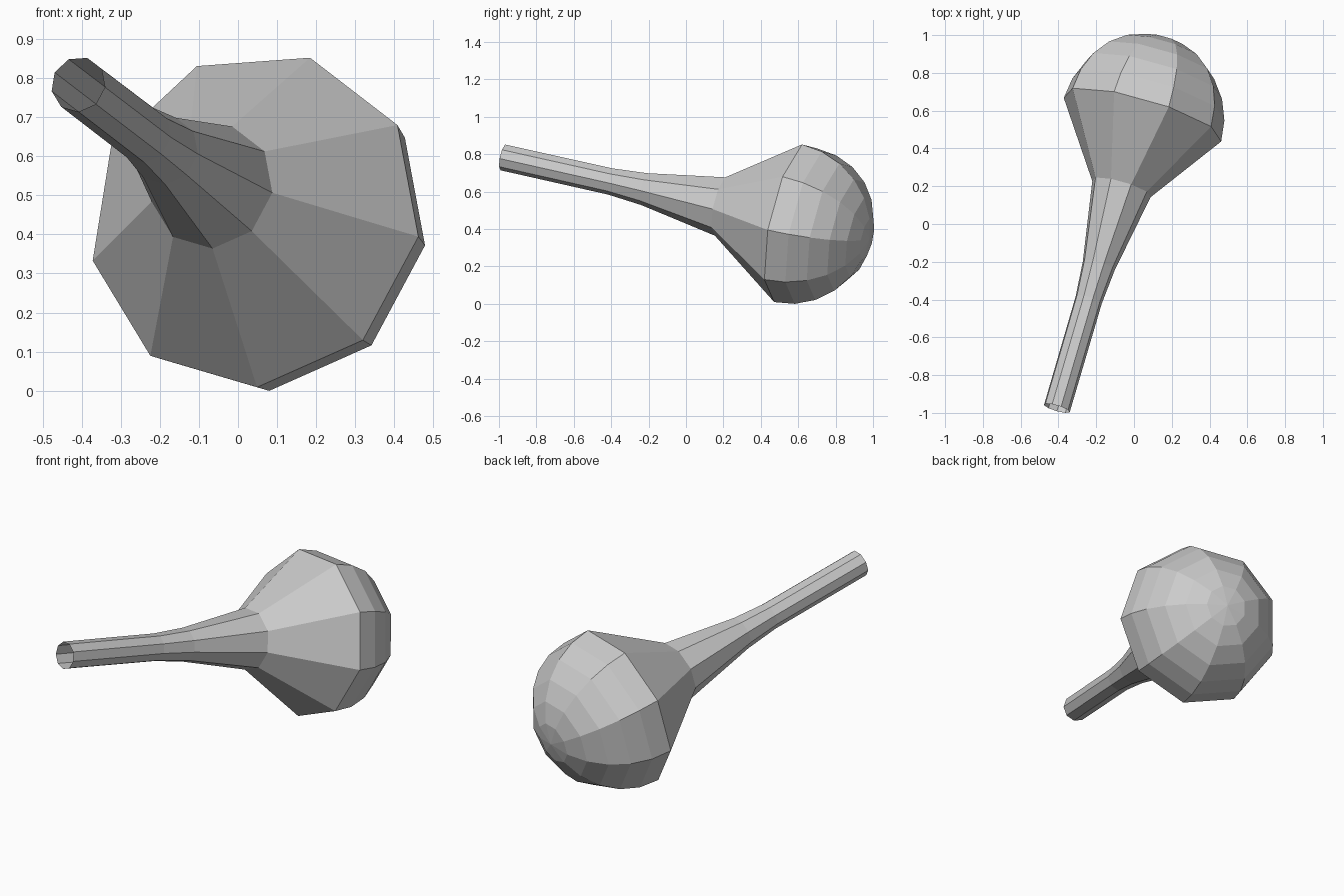
import bpy, bmesh
from math import sin, cos, pi, radians
from mathutils import Vector, Matrix

if "Cube" in bpy.data.objects:
    bpy.data.objects.remove(bpy.data.objects["Cube"])

SIDES = 9
R = 0.44                                  # bulb radius
CENTRE = Vector((0.044, 0.569, 0.438))    # middle of the widest ring

# Tilted frame: the axis runs from the tube end to the bulb pole
axis = Vector((0.275, 0.938, -0.21)).normalized()
e1 = Vector((0.945, -0.305, -0.098))
e1 = (e1 - axis * e1.dot(axis)).normalized()
e2 = axis.cross(e1)

# Profile (distance along axis, radius): tube, flare, then dome
profile = [(-1.646, 0.072), (-1.033, 0.073), (-0.84, 0.089), (-0.403, 0.163)]
profile += [(R * sin(radians(a)), R * cos(radians(a))) for a in range(0, 90, 15)]

bm = bmesh.new()
rings = []
for h, r in profile:
    ring = []
    for i in range(SIDES):
        t = 2 * pi * i / SIDES
        ring.append(bm.verts.new(CENTRE + axis * h + (e1 * cos(t) + e2 * sin(t)) * r))
    rings.append(ring)

# Walls between rings; the tube end stays open
for a, b in zip(rings, rings[1:]):
    for i in range(SIDES):
        j = (i + 1) % SIDES
        bm.faces.new((a[i], a[j], b[j], b[i]))

# Fan closing the dome
pole = bm.verts.new(CENTRE + axis * R)
for i in range(SIDES):
    bm.faces.new((rings[-1][i], rings[-1][(i + 1) % SIDES], pole))

mesh = bpy.data.meshes.new("dropper_bulb")
bm.to_mesh(mesh)
bm.free()
bulb = bpy.data.objects.new("bulb_with_open_tube", mesh)
bpy.context.collection.objects.link(bulb)
